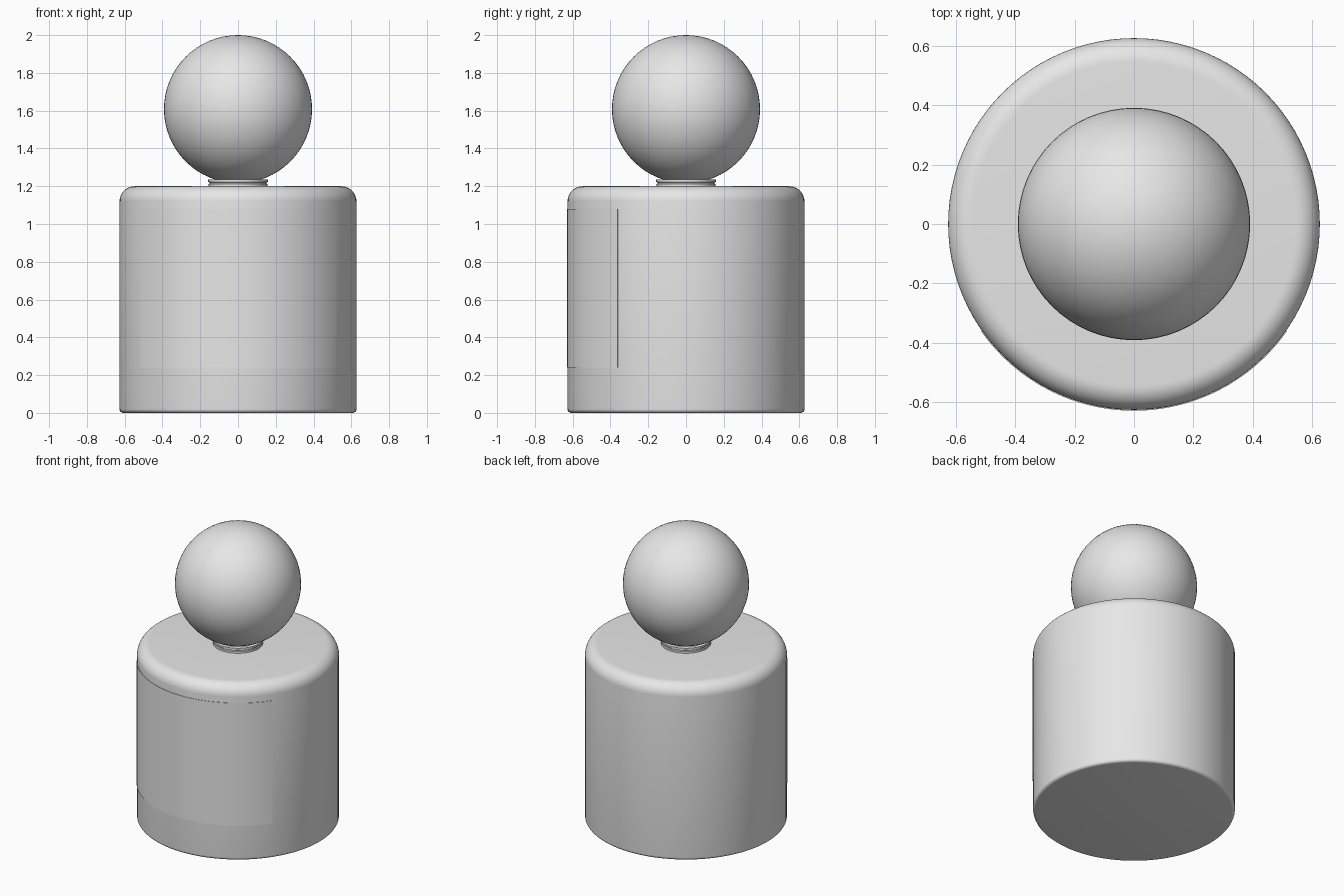
import bpy, bmesh, math

if "Cube" in bpy.data.objects:
    bpy.data.objects.remove(bpy.data.objects["Cube"])

grey = bpy.data.materials.new("light_grey")
grey.diffuse_color = (0.8, 0.8, 0.8, 1)
grey.use_nodes = True
grey.node_tree.nodes["Principled BSDF"].inputs["Base Color"].default_value = grey.diffuse_color


def finish(name, bm):
    bmesh.ops.remove_doubles(bm, verts=bm.verts, dist=1e-5)
    bmesh.ops.recalc_face_normals(bm, faces=bm.faces)
    mesh = bpy.data.meshes.new(name)
    bm.to_mesh(mesh)
    bm.free()
    obj = bpy.data.objects.new(name, mesh)
    bpy.context.collection.objects.link(obj)
    mesh.materials.append(grey)
    bpy.ops.object.select_all(action='DESELECT')
    obj.select_set(True)
    bpy.context.view_layer.objects.active = obj
    bpy.ops.object.shade_smooth_by_angle(angle=math.radians(35))
    return obj


def lathe(name, profile, steps=96, start=0.0, sweep=math.tau, closed=False):
    """Spin a (radius, z) profile around the z axis."""
    bm = bmesh.new()
    pts = [bm.verts.new((r * math.cos(start), r * math.sin(start), z)) for r, z in profile]
    edges = [bm.edges.new(p) for p in zip(pts, pts[1:])]
    if closed:
        edges.append(bm.edges.new((pts[-1], pts[0])))
        if sweep < math.tau:
            bm.faces.new(pts)
    out = bmesh.ops.spin(bm, geom=pts + edges, cent=(0, 0, 0), axis=(0, 0, 1),
                         angle=sweep, steps=steps)
    if closed and sweep < math.tau:
        ends = [e for e in out["geom_last"] if isinstance(e, bmesh.types.BMEdge)]
        bmesh.ops.contextual_create(bm, geom=ends)
    return finish(name, bm)


def fillet(r, z, size, a0, a1, n):
    """Arc of profile points around the centre (r, z)."""
    arc = [math.radians(a0 + (a1 - a0) * i / n) for i in range(n + 1)]
    return [(r + size * math.cos(a), z + size * math.sin(a)) for a in arc]


R = 0.627

# Body: jar with a wide rounded shoulder and a tight rounded foot
lathe("body", [(0, 0)] + fillet(R - 0.02, 0.02, 0.02, -90, 0, 5)
      + fillet(R - 0.08, 1.12, 0.08, 0, 90, 10) + [(0, 1.2)])

# Label: thin curved plate wrapped round the front
half = math.radians(55)
lathe("front_label", [(R - 0.004, 0.24), (R + 0.003, 0.24), (R + 0.003, 1.08), (R - 0.004, 1.08)],
      steps=40, start=-math.pi / 2 - half, sweep=2 * half, closed=True)

# Neck: short open collar with a shallow groove
lathe("neck_collar", [(0.135, 1.195), (0.155, 1.195), (0.155, 1.212), (0.151, 1.216),
                      (0.151, 1.219), (0.158, 1.223), (0.158, 1.236), (0.135, 1.236)], closed=True)

# Stopper: ball resting in the collar
bm = bmesh.new()
bmesh.ops.create_uvsphere(bm, u_segments=64, v_segments=32, radius=0.392)
bmesh.ops.translate(bm, verts=bm.verts, vec=(0, 0, 1.608))
finish("ball_stopper", bm)
